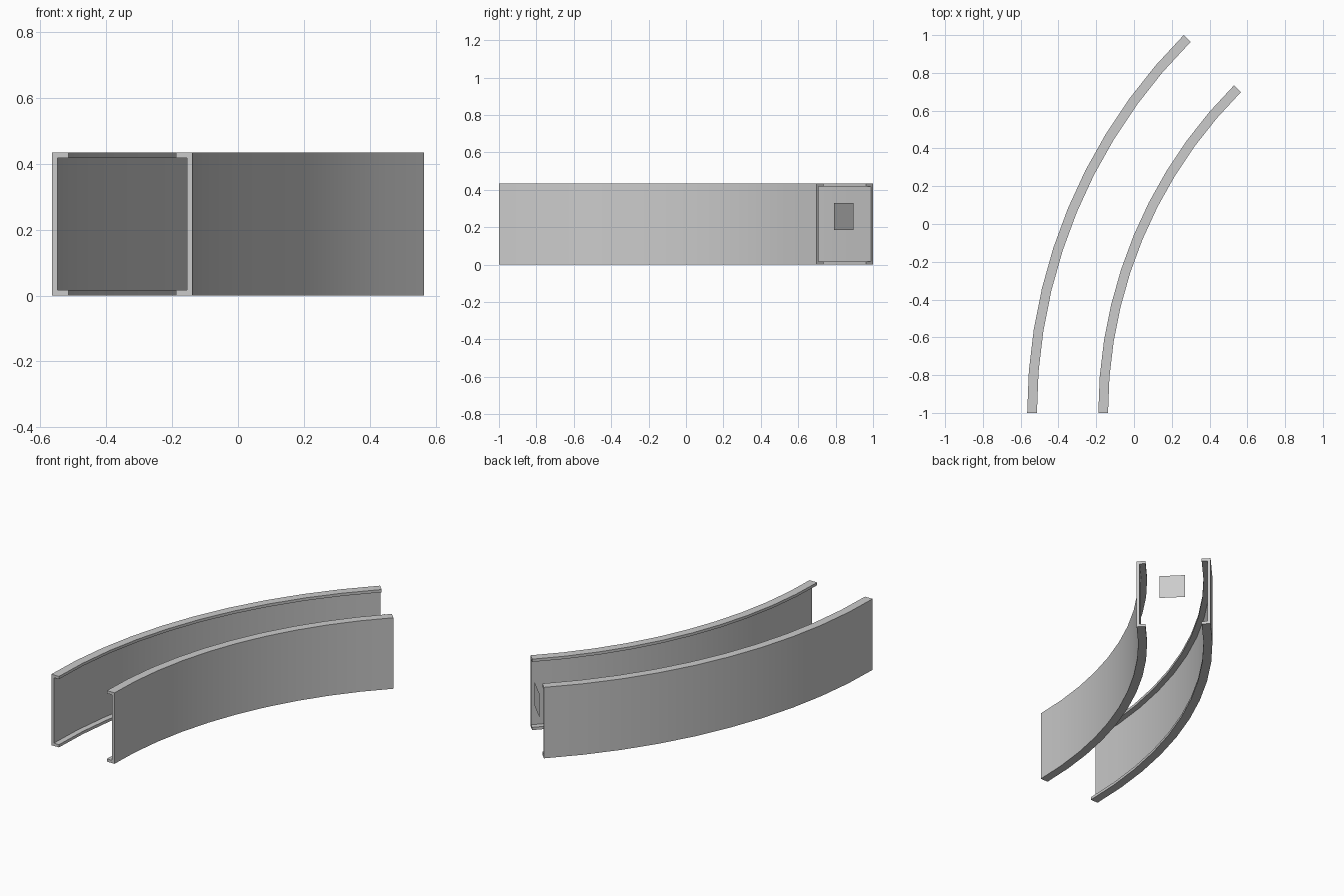
import bpy, bmesh
from math import sin, cos, radians, sqrt

if "Cube" in bpy.data.objects:
    bpy.data.objects.remove(bpy.data.objects["Cube"])

CX, CY = 2.263, -1.0      # bend centre
SWEEP, SEGS = 45, 10
H, T = 0.435, 0.017       # rail height, sheet thickness


def on_arc(r, deg, z):
    a = radians(deg)
    return (CX - r * cos(a), CY + r * sin(a), z)


def make_object(name, bm):
    me = bpy.data.meshes.new(name)
    bm.to_mesh(me)
    bm.free()
    ob = bpy.data.objects.new(name, me)
    bpy.context.collection.objects.link(ob)
    return ob


def channel_rail(name, r_web, r_lip):
    """C-shaped profile swept round the bend; web at r_web, flanges reach r_lip."""
    r_in = r_web + (T if r_lip > r_web else -T)
    profile = [(r_web, 0), (r_lip, 0), (r_lip, T), (r_in, T),
               (r_in, H - T), (r_lip, H - T), (r_lip, H), (r_web, H)]
    bm = bmesh.new()
    rings = [[bm.verts.new(on_arc(r, SWEEP * i / SEGS, z)) for r, z in profile]
             for i in range(SEGS + 1)]
    n = len(profile)
    for a, b in zip(rings, rings[1:]):
        for j in range(n):
            k = (j + 1) % n
            bm.faces.new((a[j], a[k], b[k], b[j]))
    # end caps: web and two flanges as one outline
    bm.faces.new(rings[0])
    bm.faces.new(rings[-1])
    bmesh.ops.recalc_face_normals(bm, faces=bm.faces[:])
    ob = make_object(name, bm)
    bpy.ops.object.select_all(action='DESELECT')
    ob.select_set(True)
    bpy.context.view_layer.objects.active = ob
    bpy.ops.object.shade_smooth_by_angle(angle=radians(30))


# Two facing channel rails
channel_rail("outer_rail", 2.8284, 2.777)
channel_rail("inner_rail", 2.4006, 2.452)

# Thin square plate floating between the rails at the far end
bm = bmesh.new()
r, w, z0, z1 = 2.606, 0.0735, 0.185, 0.33
bm.faces.new([bm.verts.new(on_arc(rr, SWEEP, z)) for rr, z in
              ((r - w, z0), (r + w, z0), (r + w, z1), (r - w, z1))])
make_object("end_plate", bm)
